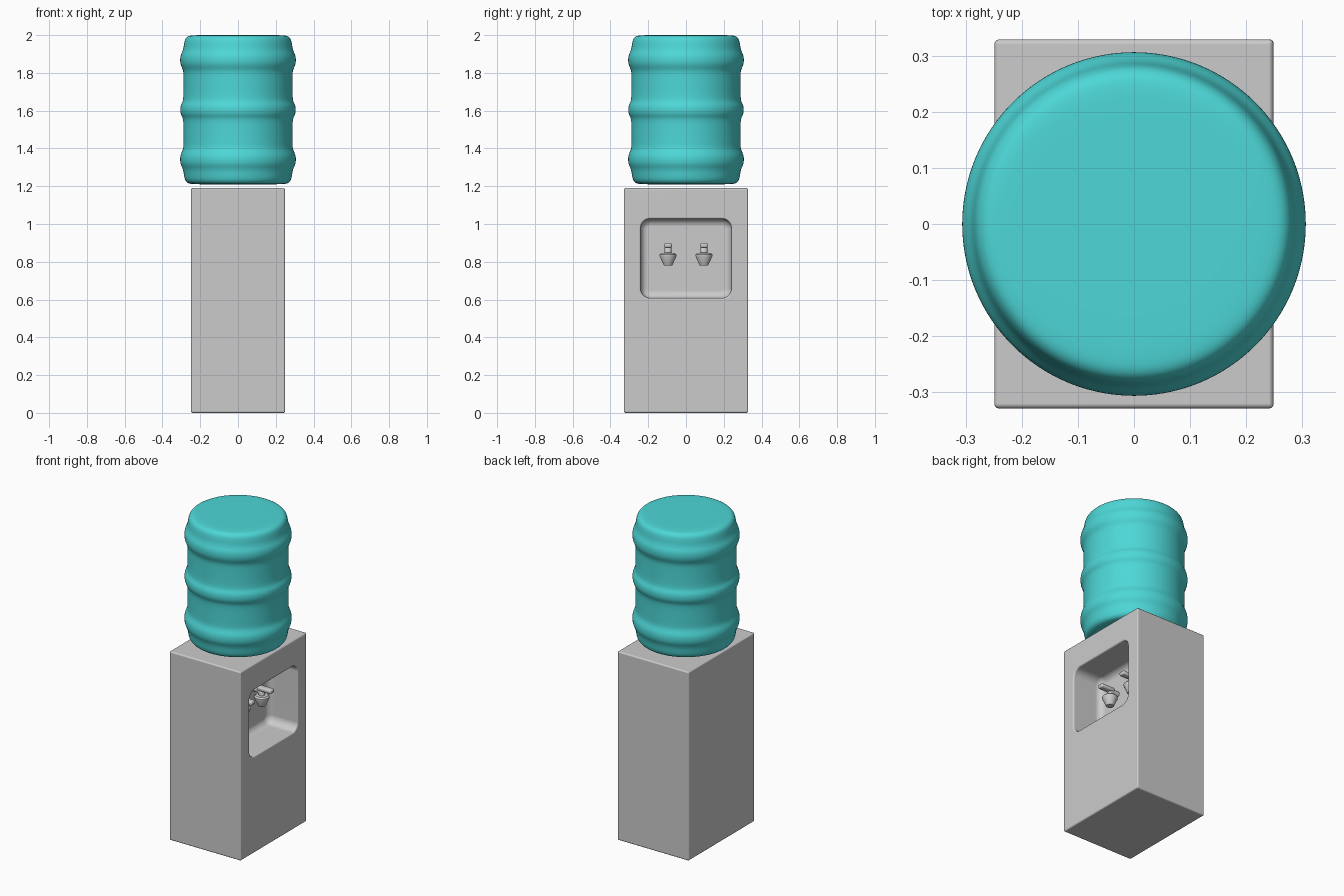
import bpy, bmesh, math
from mathutils import Matrix

old = bpy.data.objects.get("Cube")
if old:
    bpy.data.objects.remove(old, do_unlink=True)


def material(name, rgb):
    m = bpy.data.materials.new(name)
    m.use_nodes = True
    m.diffuse_color = (*rgb, 1)
    m.node_tree.nodes["Principled BSDF"].inputs["Base Color"].default_value = (*rgb, 1)
    return m


grey = material("light grey plastic", (0.6, 0.6, 0.6))
teal = material("teal bottle plastic", (0.075, 0.68, 0.68))


def add_object(name, bm, mat):
    bmesh.ops.recalc_face_normals(bm, faces=bm.faces)
    mesh = bpy.data.meshes.new(name)
    bm.to_mesh(mesh)
    bm.free()
    mesh.materials.append(mat)
    ob = bpy.data.objects.new(name, mesh)
    bpy.context.collection.objects.link(ob)
    return ob


def activate(ob):
    bpy.ops.object.select_all(action='DESELECT')
    ob.select_set(True)
    bpy.context.view_layer.objects.active = ob


def smooth(ob, angle):
    activate(ob)
    bpy.ops.object.shade_smooth_by_angle(angle=math.radians(angle))


def apply_modifier(ob, kind, **settings):
    activate(ob)
    mod = ob.modifiers.new(kind.lower(), kind)
    for key, value in settings.items():
        setattr(mod, key, value)
    bpy.ops.object.modifier_apply(modifier=mod.name)


def box(lo, hi):
    bm = bmesh.new()
    size = [b - a for a, b in zip(lo, hi)]
    centre = [(a + b) / 2 for a, b in zip(lo, hi)]
    bmesh.ops.create_cube(bm, size=1, matrix=Matrix.Translation(centre) @ Matrix.Diagonal((*size, 1)))
    return bm


def lathe(profile, steps, x=0, y=0):
    """Closed solid of revolution with capped ends."""
    bm = bmesh.new()
    rings = []
    for r, z in profile:
        rings.append([bm.verts.new((x + r * math.cos(i * math.tau / steps),
                                    y + r * math.sin(i * math.tau / steps), z)) for i in range(steps)])
    for a, b in zip(rings, rings[1:]):
        for i in range(steps):
            j = (i + 1) % steps
            bm.faces.new((a[i], a[j], b[j], b[i]))
    bm.faces.new(rings[0])
    bm.faces.new(rings[-1])
    return bm


# Cabinet with a rounded niche cut in its +x face
cabinet = add_object("cabinet", box((-0.249, -0.329, 0), (0.249, 0.329, 1.19)), grey)

bm = box((0.045, -0.24, 0.608), (0.4, 0.24, 1.027))
along_x = [e for e in bm.edges if abs(e.verts[0].co.x - e.verts[1].co.x) > 0.1]
bmesh.ops.bevel(bm, geom=along_x, offset=0.05, segments=6, profile=0.5, affect='EDGES')
back = [e for e in bm.edges if all(v.co.x < 0.05 for v in e.verts)]
bmesh.ops.bevel(bm, geom=back, offset=0.04, segments=5, profile=0.5, affect='EDGES')
cutter = add_object("niche_cutter", bm, grey)
cutter.hide_render = True
apply_modifier(cabinet, 'BOOLEAN', object=cutter, operation='DIFFERENCE', solver='EXACT')
bpy.data.objects.remove(cutter, do_unlink=True)
apply_modifier(cabinet, 'BEVEL', width=0.009, segments=3, limit_method='ANGLE',
               angle_limit=math.radians(40))
smooth(cabinet, 45)
cabinet.modifiers.new("weighted_normals", 'WEIGHTED_NORMAL').keep_sharp = True

# Water bottle: rounded ends and three swollen bands
lower = [(0.1, 1.21), (0.235, 1.21), (0.268, 1.214), (0.284, 1.235), (0.288, 1.275),
         (0.296, 1.3), (0.307, 1.32), (0.308, 1.36), (0.296, 1.385), (0.289, 1.405),
         (0.289, 1.44), (0.289, 1.54), (0.294, 1.565), (0.307, 1.585)]
upper = [(r, 3.21 - z) for r, z in reversed(lower)]
bottle = add_object("water_bottle", lathe(lower + upper, 48), teal)
apply_modifier(bottle, 'SUBSURF', levels=2)
smooth(bottle, 50)

# Two taps: nozzle cup, elbow pipe from the niche wall, and a push lever
for side, y in (("right", -0.095), ("left", 0.095)):
    cup = [(0.022, 0.78), (0.044, 0.828), (0.044, 0.838), (0.036, 0.846), (0.018, 0.848)]
    smooth(add_object(side + "_tap_nozzle", lathe(cup, 24, 0.1, y), grey), 35)

    curve = bpy.data.curves.new(side + "_tap_pipe", 'CURVE')
    curve.dimensions = '3D'
    curve.bevel_depth = 0.019
    curve.bevel_resolution = 3
    curve.use_fill_caps = True
    spline = curve.splines.new('POLY')
    path = [(0.03, 0.875), (0.07, 0.875)]
    path += [(0.07 + 0.03 * math.sin(a), 0.845 + 0.03 * math.cos(a))
             for a in (math.pi / 2 * i / 6 for i in range(1, 7))] + [(0.1, 0.835)]
    spline.points.add(len(path) - 1)
    for point, (x, z) in zip(spline.points, path):
        point.co = (x, y, z, 1)
        spline.use_smooth = True
    curve.materials.append(grey)
    pipe = bpy.data.objects.new(side + "_tap_pipe", curve)
    bpy.context.collection.objects.link(pipe)

    lever = add_object(side + "_tap_lever", box((0.075, y - 0.02, 0.874), (0.175, y + 0.02, 0.9)), grey)
    apply_modifier(lever, 'BEVEL', width=0.009, segments=3)
    smooth(lever, 45)
